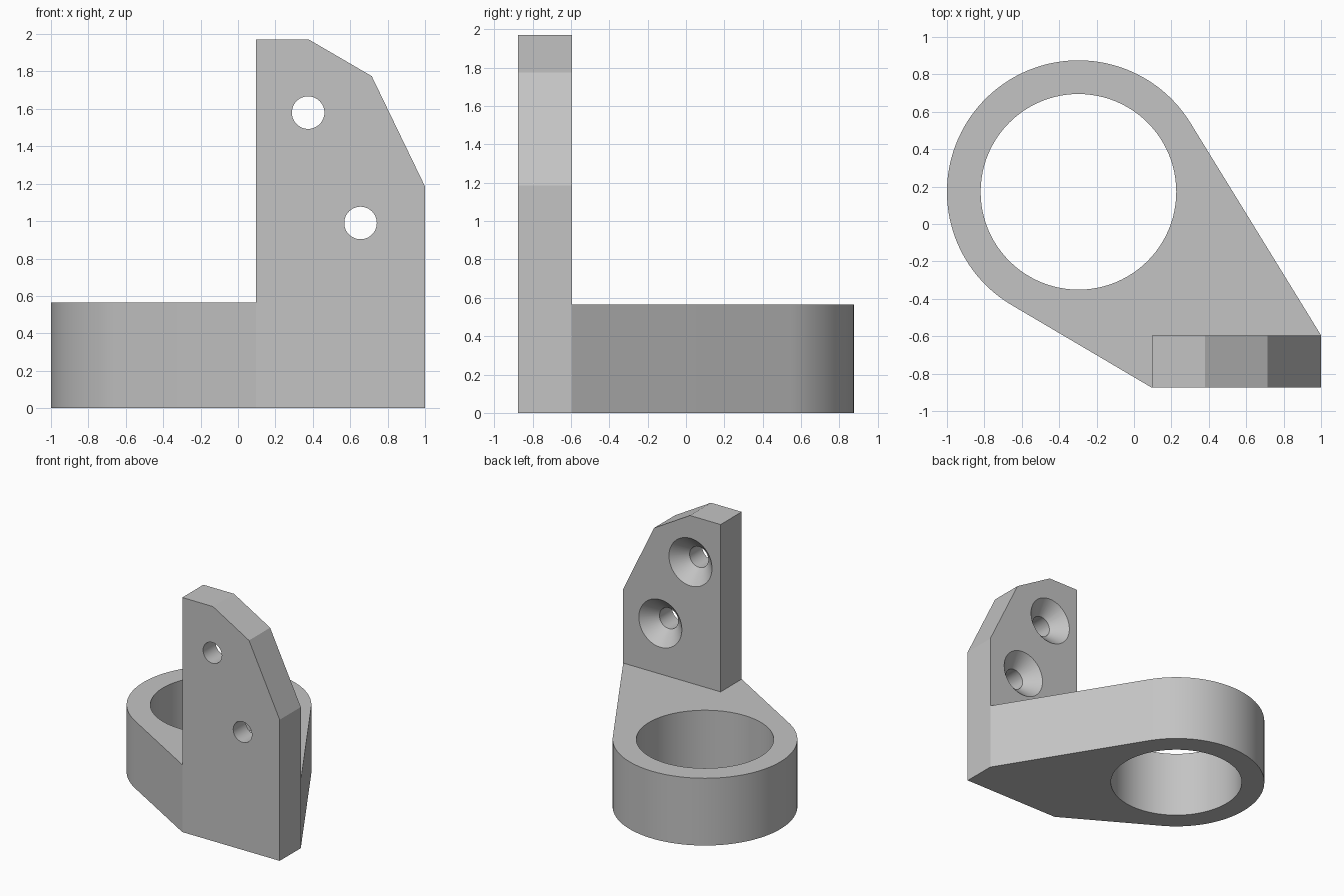
import bpy
import bmesh
from math import acos, atan2, cos, sin, hypot, pi, radians

cube = bpy.data.objects.get("Cube")
if cube:
    bpy.data.objects.remove(cube, do_unlink=True)

# Main dimensions
RING_X, RING_Y = -0.297, 0.172
RING_R, BORE_R = 0.703, 0.523
BASE_H, TOP = 0.565, 1.97
LEFT, RIGHT = 0.095, 1.0
FRONT, BACK = -0.875, -0.595
SEGMENTS = 96

grey = bpy.data.materials.new("plain grey")
grey.use_nodes = True
colour = (0.55, 0.55, 0.55, 1)
grey.diffuse_color = colour
grey.node_tree.nodes["Principled BSDF"].inputs["Base Color"].default_value = colour


def make_object(name, bm):
    bmesh.ops.recalc_face_normals(bm, faces=bm.faces)
    mesh = bpy.data.meshes.new(name)
    bm.to_mesh(mesh)
    bm.free()
    mesh.materials.append(grey)
    obj = bpy.data.objects.new(name, mesh)
    bpy.context.collection.objects.link(obj)
    return obj


def prism(name, points, offset):
    """Extrude a closed 3D outline along an offset."""
    bm = bmesh.new()
    face = bm.faces.new([bm.verts.new(p) for p in points])
    new = bmesh.ops.extrude_face_region(bm, geom=[face], use_keep_orig=True)["geom"]
    verts = [v for v in new if isinstance(v, bmesh.types.BMVert)]
    bmesh.ops.translate(bm, verts=verts, vec=offset)
    return make_object(name, bm)


def lathe_y(name, profile, x, z):
    """Solid of (radius, y) rings around an axis parallel to y."""
    bm = bmesh.new()
    n = SEGMENTS // 2
    rings = [[bm.verts.new((x + r * cos(2 * pi * i / n), y, z + r * sin(2 * pi * i / n)))
              for i in range(n)] for r, y in profile]
    for a, b in zip(rings, rings[1:]):
        for i in range(n):
            j = (i + 1) % n
            bm.faces.new((a[i], a[j], b[j], b[i]))
    bm.faces.new(rings[0])
    bm.faces.new(rings[-1])
    return make_object(name, bm)


def combine(target, tool, operation):
    """Apply a boolean and discard the tool."""
    tool.hide_render = True
    mod = target.modifiers.new("combine", "BOOLEAN")
    mod.operation, mod.solver, mod.object = operation, "EXACT", tool
    bpy.context.view_layer.objects.active = target
    bpy.ops.object.modifier_apply(modifier=mod.name)
    bpy.data.objects.remove(tool, do_unlink=True)


def tangent_angle(x, y, side):
    dx, dy = x - RING_X, y - RING_Y
    return atan2(dy, dx) + side * acos(RING_R / hypot(dx, dy))


# Ring collar blended by tangent walls into the foot of the plate
start = tangent_angle(RIGHT, BACK, 1)
end = tangent_angle(LEFT, FRONT, -1) + 2 * pi
outline = [(LEFT, FRONT, 0), (RIGHT, FRONT, 0), (RIGHT, BACK, 0)]
for i in range(SEGMENTS + 1):
    a = start + (end - start) * i / SEGMENTS
    outline.append((RING_X + RING_R * cos(a), RING_Y + RING_R * sin(a), 0))
bracket = prism("ring_bracket", outline, (0, 0, BASE_H))

# Upright mounting plate with clipped corner
corners = [(LEFT, 0), (RIGHT, 0), (RIGHT, 1.185), (0.715, 1.775), (0.38, TOP), (LEFT, TOP)]
plate = prism("mounting_plate", [(x, FRONT, z) for x, z in corners], (0, BACK - FRONT, 0))
combine(bracket, plate, "UNION")

# Vertical bore through the collar
circle = [2 * pi * i / SEGMENTS for i in range(SEGMENTS)]
bore = prism("bore_cutter", [(RING_X + BORE_R * cos(a), RING_Y + BORE_R * sin(a), -0.1)
                             for a in circle], (0, 0, 1))
combine(bracket, bore, "DIFFERENCE")

# Screw holes, countersunk at 45 degrees from the back
HOLE_R, SINK_R, EXTRA = 0.087, 0.2, 0.02
screw = [(HOLE_R, FRONT - EXTRA), (HOLE_R, BACK - (SINK_R - HOLE_R)), (SINK_R + EXTRA, BACK + EXTRA)]
for x, z in ((0.375, 1.58), (0.655, 0.99)):
    combine(bracket, lathe_y("screw_cutter", screw, x, z), "DIFFERENCE")

# Smooth curved walls, crisp edges
bpy.ops.object.select_all(action="DESELECT")
bracket.select_set(True)
bpy.context.view_layer.objects.active = bracket
bpy.ops.object.shade_smooth_by_angle(angle=radians(20))
